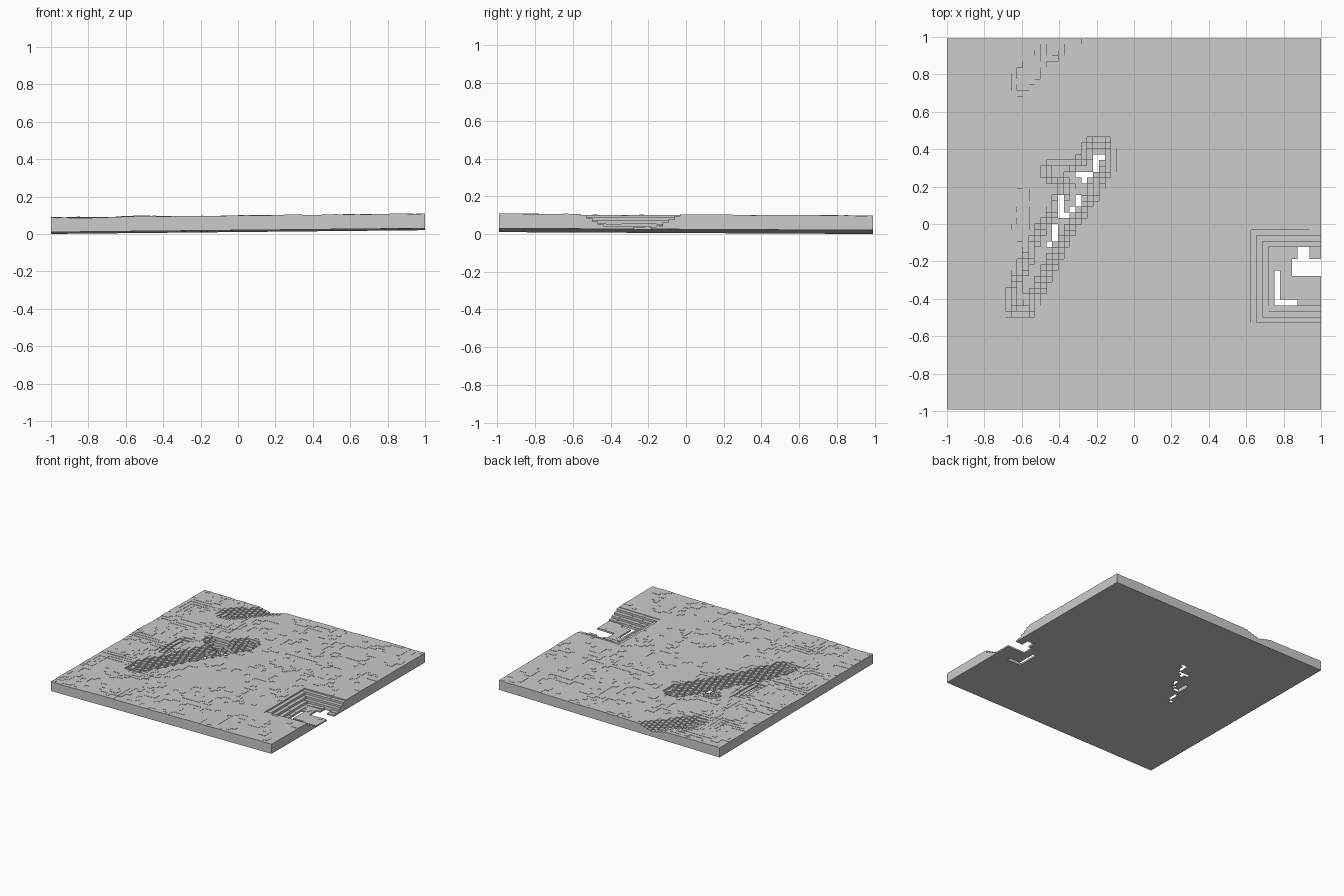
import bpy, bmesh, math
from mathutils import Vector, noise

if "Cube" in bpy.data.objects:
    bpy.data.objects.remove(bpy.data.objects["Cube"])

N = 64                       # cells per side
HX, HY = 1.0, 0.993          # half sizes
THICK, STEP = 0.078, 0.002   # slab thickness and terrace height
SX, SY = 2 * HX / N, 2 * HY / N


def base(x, y):
    """Slightly tilted underside."""
    return 0.015 + 0.01 * x - 0.005 * y / HY


# Ravine centre lines: (points, half width, depth)
RAVINES = [
    ([(-0.60, -0.40), (-0.50, -0.18), (-0.43, -0.04), (-0.36, 0.07),
      (-0.28, 0.20), (-0.19, 0.37)], 0.11, 0.085),
    ([(-0.30, 0.27), (-0.42, 0.28)], 0.08, 0.06),
    ([(-0.60, 0.73), (-0.48, 0.86), (-0.37, 1.0)], 0.10, 0.035),
    ([(-0.61, -0.05), (-0.60, 0.15)], 0.07, 0.018),
]
# See-through openings: x0, x1, y0, y1
HOLES = [
    (-0.48, -0.45, -0.13, -0.09), (-0.45, -0.41, -0.09, 0.01),
    (-0.41, -0.34, 0.02, 0.07), (-0.41, -0.37, 0.07, 0.14),
    (-0.34, -0.31, 0.05, 0.10), (-0.31, -0.27, 0.08, 0.14),
    (-0.32, -0.22, 0.25, 0.29), (-0.29, -0.26, 0.21, 0.26),
    (-0.22, -0.19, 0.28, 0.34), (-0.22, -0.16, 0.33, 0.38),
    (0.83, 1.0, -0.285, -0.18), (0.86, 0.94, -0.18, -0.13),
    (0.735, 0.78, -0.43, -0.25), (0.78, 0.89, -0.43, -0.40),
]


def line_dist(p, pts):
    best = 9
    for a, b in zip(pts, pts[1:]):
        a, b = Vector(a), Vector(b)
        t = max(0, min(1, (p - a).dot(b - a) / (b - a).length_squared))
        best = min(best, (p - a.lerp(b, t)).length)
    return best


def height(x, y):
    """Column height over the underside, or None for an opening."""
    if any(a < x < b and c < y < d for a, b, c, d in HOLES):
        return None
    h = THICK + 0.003 * noise.noise(Vector((x * 5, y * 7, 1)))
    h += 0.0015 * noise.noise(Vector((x * 17, y * 22, 4)))
    west = max(0, min(1, (-0.3 - x) / 0.3))
    h += west * 0.010 * noise.noise(Vector((x * 3, y * 4.5, 9)))
    p = Vector((x, y))
    for pts, w, depth in RAVINES:
        d = line_dist(p, pts) + 0.02 * noise.noise(Vector((x * 9, y * 9, 2)))
        h -= depth * max(0, 1 - max(0, d) / w)
    # quarry-like pit cut into the right edge
    dx = max(0, 0.74 - x)
    dy = max(0, y + 0.15, -0.43 - y)
    h -= 0.066 * max(0, 1 - max(dx, dy) / 0.12)
    return max(0.008, round(h / STEP) * STEP)


cells = {}
for i in range(N):
    for j in range(N):
        h = height(-HX + (i + 0.5) * SX, -HY + (j + 0.5) * SY)
        if h is not None:
            cells[i, j] = h

terrain, under = bmesh.new(), bmesh.new()


def quad(bm, corners):
    """Face from (column, row, height) grid corners."""
    verts = []
    for i, j, h in corners:
        x, y = -HX + i * SX, -HY + j * SY
        verts.append(bm.verts.new((x, y, base(x, y) + h)))
    bm.faces.new(verts)


for (i, j), h in cells.items():
    ring = [(i, j), (i + 1, j), (i + 1, j + 1), (i, j + 1)]
    quad(terrain, [(a, b, h) for a, b in ring])
    quad(under, [(a, b, 0) for a, b in reversed(ring)])
    # step walls down to each lower neighbour
    for k, (di, dj) in enumerate([(0, -1), (1, 0), (0, 1), (-1, 0)]):
        low = cells.get((i + di, j + dj), 0)
        if low < h:
            a, b = ring[k], ring[(k + 1) % 4]
            quad(terrain, [(*a, low), (*b, low), (*b, h), (*a, h)])

bmesh.ops.remove_doubles(terrain, verts=terrain.verts, dist=1e-5)
for name, bm in (("terraced_ground", terrain), ("underside", under)):
    mesh = bpy.data.meshes.new(name)
    bm.to_mesh(mesh)
    bm.free()
    bpy.context.collection.objects.link(bpy.data.objects.new(name, mesh))
